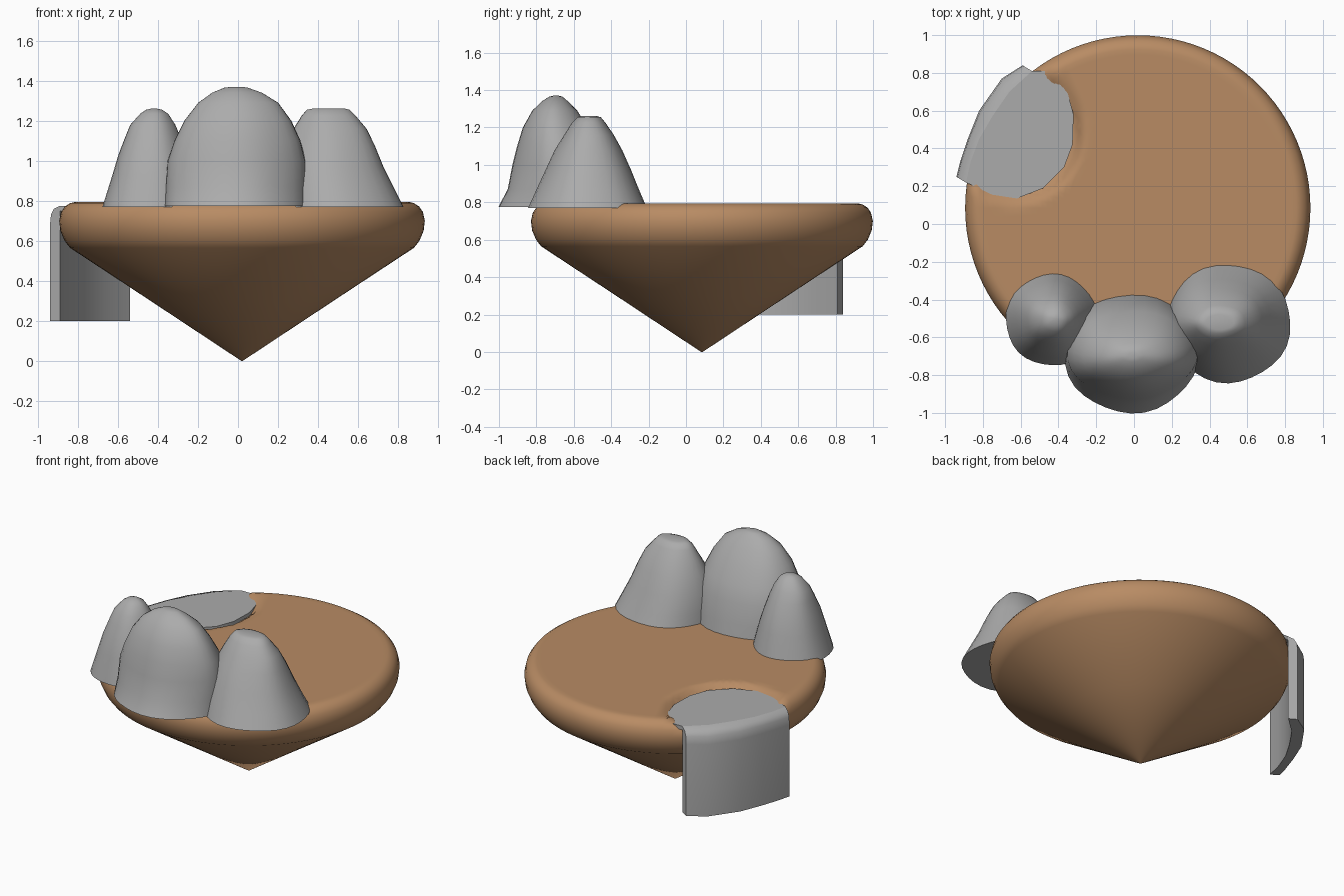
import bpy, bmesh, math
from mathutils import Vector

if "Cube" in bpy.data.objects:
    bpy.data.objects.remove(bpy.data.objects["Cube"])


def material(name, rgb):
    m = bpy.data.materials.new(name)
    m.diffuse_color = (*rgb, 1)
    m.use_nodes = True
    m.node_tree.nodes["Principled BSDF"].inputs["Base Color"].default_value = m.diffuse_color
    return m


EARTH = material("earth brown", (0.48, 0.26, 0.127))
STONE = material("stone grey", (0.41, 0.41, 0.41))


def finish(bm, name, mat, angle):
    bmesh.ops.recalc_face_normals(bm, faces=bm.faces)
    me = bpy.data.meshes.new(name)
    bm.to_mesh(me)
    bm.free()
    ob = bpy.data.objects.new(name, me)
    bpy.context.collection.objects.link(ob)
    me.materials.append(mat)
    bpy.ops.object.select_all(action='DESELECT')
    bpy.context.view_layer.objects.active = ob
    ob.select_set(True)
    bpy.ops.object.shade_smooth_by_angle(angle=math.radians(angle))
    return ob


def loft(bm, rings, closed=True):
    """Bridge equal-length rings of points and cap both ends."""
    vs = [[bm.verts.new(p) for p in r] for r in rings]
    n = len(vs[0])
    for a, b in zip(vs, vs[1:]):
        for i in range(n):
            j = (i + 1) % n
            bm.faces.new((a[i], a[j], b[j], b[i]))
    for r in (vs[0], vs[-1]):
        bm.faces.new(r)


def ellipse(x0, x1, y0, y1, z, n, wobble=0.0, phase=0.0):
    cx, cy, rx, ry = (x0 + x1) / 2, (y0 + y1) / 2, (x1 - x0) / 2, (y1 - y0) / 2
    pts = []
    for i in range(n):
        a = 2 * math.pi * i / n
        k = 1 + wobble * math.sin(5 * a + phase)
        pts.append((cx + rx * k * math.cos(a), cy + ry * k * math.sin(a), z))
    return pts


# Floating island: cone underside, rounded rim, flat top with a pond hollow
POND = Vector((-0.62, 0.47))
profile = [(0.004, 0), (0.45, 0.295), (0.86, 0.565), (0.887, 0.60), (0.908, 0.65),
           (0.914, 0.70), (0.904, 0.745), (0.885, 0.772), (0.86, 0.788)]
profile += [(0.84 - 0.0278 * i, 0.793) for i in range(30)]
rings = []
for r, z in profile:
    ring = []
    for x, y, _ in ellipse(0.02 - r, 0.02 + r, 0.085 - r, 0.085 + r, 0, 96):
        d = (Vector((x, y)) - POND).length
        t = min(1, max(0, (0.36 - d) / 0.06))
        drop = 0.06 * t * t * (3 - 2 * t)
        ring.append((x, y, min(z, 0.793 - drop)))
    rings.append(ring)
bm = bmesh.new()
loft(bm, rings)
finish(bm, "island", EARTH, 60)


# Mountains: rows of (z, x min, x max, y min, y max)
def mountain(name, rows, phase):
    bm = bmesh.new()
    loft(bm, [ellipse(x0, x1, y0, y1, z, 32, 0.015, phase + z)
              for z, x0, x1, y0, y1 in rows])
    ob = finish(bm, name, STONE, 60)
    return ob


mountain("left_mountain", [
    (0.77, -0.68, -0.19, -0.75, -0.26), (0.93, -0.63, -0.23, -0.71, -0.30),
    (1.03, -0.60, -0.26, -0.68, -0.33), (1.12, -0.565, -0.29, -0.64, -0.37),
    (1.18, -0.54, -0.315, -0.61, -0.40), (1.235, -0.49, -0.35, -0.57, -0.44),
    (1.255, -0.46, -0.38, -0.54, -0.47), (1.262, -0.43, -0.41, -0.51, -0.49)], 0)
mountain("middle_mountain", [
    (0.775, -0.37, 0.34, -1.00, -0.37), (0.87, -0.365, 0.34, -0.95, -0.39),
    (1.00, -0.355, 0.335, -0.925, -0.42), (1.10, -0.32, 0.31, -0.90, -0.46),
    (1.20, -0.27, 0.265, -0.87, -0.52), (1.29, -0.20, 0.20, -0.82, -0.58),
    (1.34, -0.13, 0.12, -0.77, -0.63), (1.365, -0.07, 0.05, -0.73, -0.66),
    (1.37, -0.03, 0.02, -0.71, -0.68)], 1.5)
mountain("right_mountain", [
    (0.77, 0.17, 0.83, -0.84, -0.205), (0.86, 0.18, 0.785, -0.80, -0.245),
    (0.97, 0.20, 0.73, -0.75, -0.29), (1.08, 0.24, 0.685, -0.70, -0.34),
    (1.16, 0.28, 0.645, -0.65, -0.385), (1.225, 0.32, 0.59, -0.61, -0.43),
    (1.255, 0.345, 0.56, -0.58, -0.455), (1.262, 0.38, 0.53, -0.56, -0.48)], 3)

# Waterfall sheet: rounded over the island edge and dropping straight down
outer = [(-.94, .25), (-.92, .33), (-.88, .45), (-.82, .60), (-.70, .77), (-.59, .84)]
lip = [(-.89, .22), (-.865, .33), (-.82, .45), (-.75, .57), (-.66, .70), (-.54, .81)]
rings = []
for o, i in zip(outer, lip):
    o, i = Vector(o), Vector(i)
    m, q = i.lerp(o, 0.6), i.lerp(o, 0.9)
    rings.append([(*o, 0.20), (*o, 0.68), (*q, 0.73), (*m, 0.76), (*i, 0.775), (*i, 0.20)])
bm = bmesh.new()
loft(bm, rings)
finish(bm, "waterfall", STONE, 40)

# Pond: thin flat plate in the hollow, open to the waterfall lip
shore = [(-.47, .81), (-.41, .77), (-.35, .69), (-.32, .58), (-.325, .42),
         (-.37, .30), (-.48, .19), (-.62, .135), (-.75, .155)]
outline = lip + shore
bm = bmesh.new()
loft(bm, [[(x, y, z) for x, y in outline] for z in (0.75, 0.775)])
finish(bm, "pond", STONE, 30)
